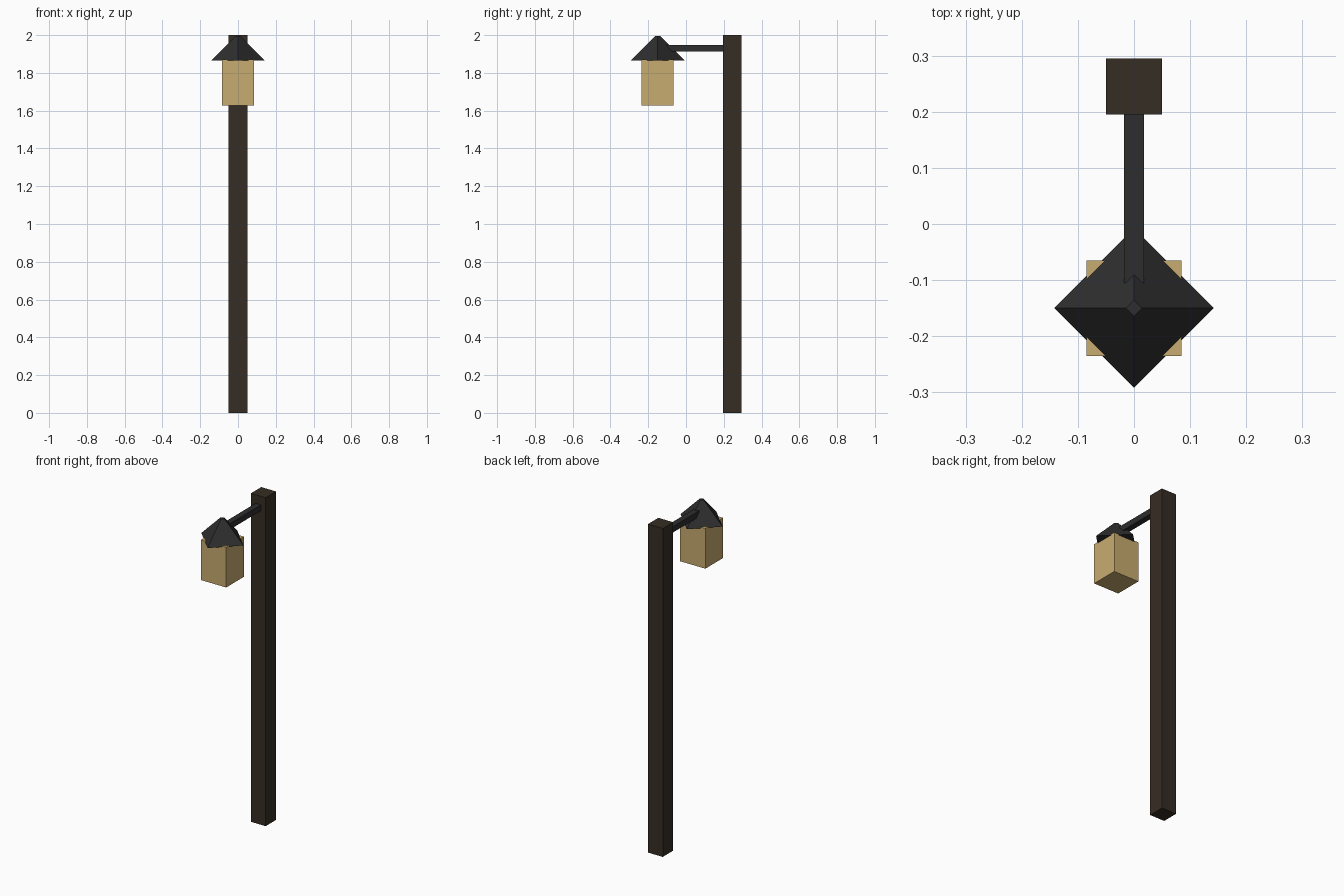
import bpy
import math

default = bpy.data.objects.get("Cube")
if default:
    bpy.data.objects.remove(default, do_unlink=True)


def material(name, rgb):
    mat = bpy.data.materials.new(name)
    mat.use_nodes = True
    color = (*rgb, 1.0)
    mat.diffuse_color = color
    mat.node_tree.nodes["Principled BSDF"].inputs["Base Color"].default_value = color
    return mat


def box(name, low, high, mat):
    """Box spanning two opposite corners."""
    center = [(a + b) / 2 for a, b in zip(low, high)]
    bpy.ops.mesh.primitive_cube_add(size=1, location=center)
    obj = bpy.context.object
    obj.name = name
    obj.scale = [b - a for a, b in zip(low, high)]
    bpy.ops.object.transform_apply(location=False, rotation=False, scale=True)
    obj.data.materials.append(mat)
    return obj


wood = material("dark wood", (0.037, 0.026, 0.017))
iron = material("dark iron", (0.027, 0.027, 0.027))
glow = material("warm lantern glass", (0.58, 0.413, 0.162))

LAMP_Y = -0.15

# Upright post and the bracket reaching forward from it
box("post", (-0.05, 0.195, 0), (0.05, 0.295, 2.0), wood)
box("bracket_arm", (-0.018, -0.105, 1.912), (0.018, 0.2, 1.948), iron)

# Hanging lantern body
box("lantern_body", (-0.085, LAMP_Y - 0.085, 1.627), (0.085, LAMP_Y + 0.085, 1.872), glow)

# Four-sided roof set diagonally to the body, with a small flat tip
roof_low, roof_high = 1.866, 1.994
bpy.ops.mesh.primitive_cone_add(
    vertices=4, radius1=0.142, radius2=0.014, depth=roof_high - roof_low,
    location=(0, LAMP_Y, (roof_low + roof_high) / 2))
roof = bpy.context.object
roof.name = "lantern_roof"
roof.data.materials.append(iron)
